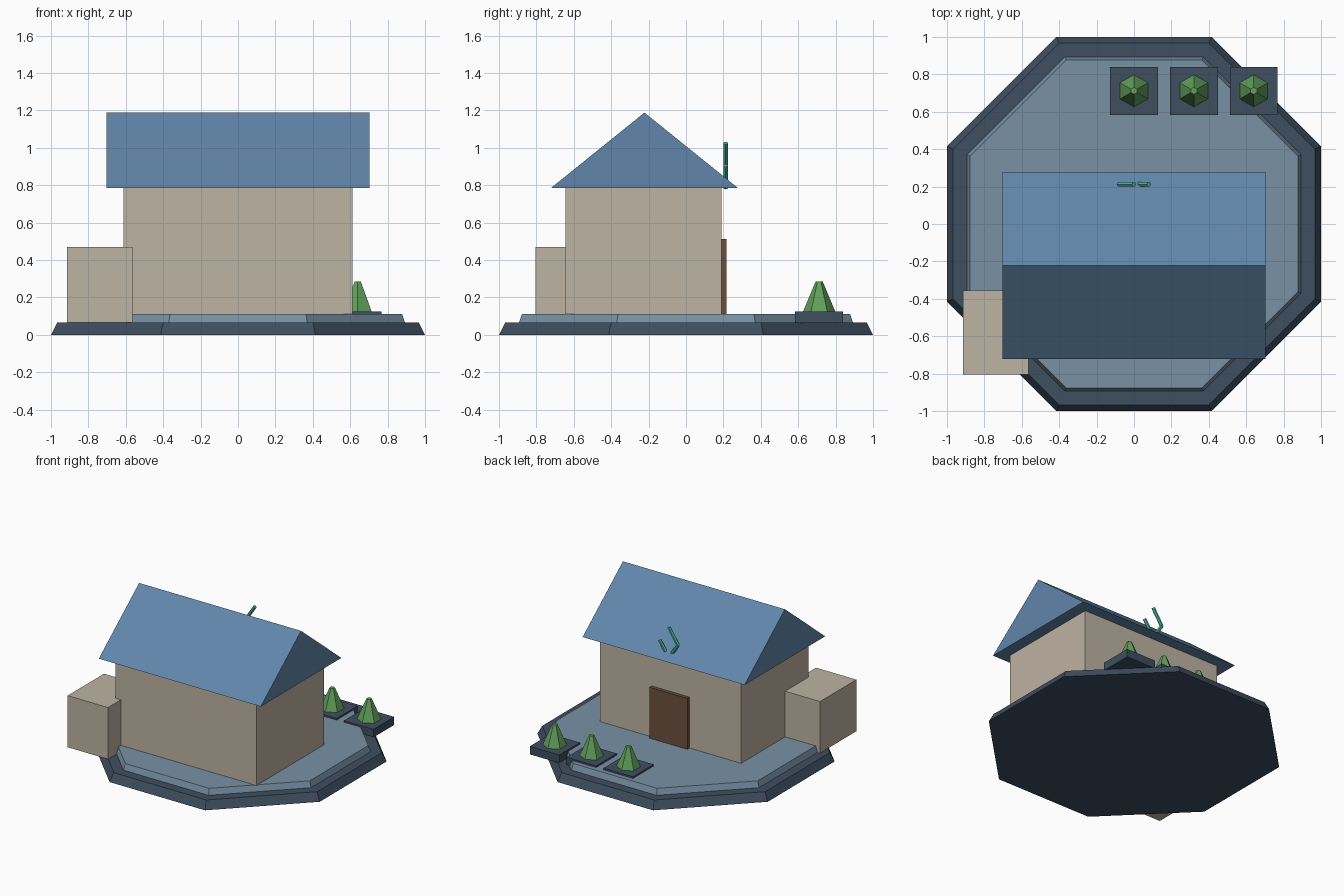
import bpy, bmesh, math
from mathutils import Vector

cube = bpy.data.objects.get("Cube")
if cube:
    bpy.data.objects.remove(cube, do_unlink=True)


def material(name, rgb):
    """Flat material from an sRGB colour, stored as linear."""
    col = [((c / 255 + 0.055) / 1.055) ** 2.4 for c in rgb] + [1]
    m = bpy.data.materials.new(name)
    m.use_nodes = True
    m.diffuse_color = col
    bsdf = next(n for n in m.node_tree.nodes if n.type == 'BSDF_PRINCIPLED')
    bsdf.inputs["Base Color"].default_value = col
    return m


slate = material("dark slate", (62, 78, 95))
paving = material("blue grey paving", (120, 145, 165))
plaster = material("warm plaster", (190, 179, 162))
roof_blue = material("roof blue", (97, 134, 170))
wood = material("brown wood", (108, 80, 62))
leaf = material("leaf green", (98, 160, 92))
teal = material("teal", (78, 180, 160))


def finish(name, bm, mat):
    bmesh.ops.recalc_face_normals(bm, faces=bm.faces)
    mesh = bpy.data.meshes.new(name)
    bm.to_mesh(mesh)
    bm.free()
    mesh.materials.append(mat)
    ob = bpy.data.objects.new(name, mesh)
    bpy.context.collection.objects.link(ob)
    return ob


def box(name, lo, hi, mat):
    bm = bmesh.new()
    bmesh.ops.create_cube(bm, size=1)
    lo, hi = Vector(lo), Vector(hi)
    for v in bm.verts:
        v.co = (lo + hi) / 2 + v.co * (hi - lo)
    return finish(name, bm, mat)


def frustum(name, sides, r1, r2, z1, z2, mat, x=0, y=0, turn=0.0):
    """Tapered prism; radii are measured to the corners."""
    bm = bmesh.new()
    rings = []
    for r, z in ((r1, z1), (r2, z2)):
        angles = [turn + math.tau * i / sides for i in range(sides)]
        rings.append([bm.verts.new((x + r * math.cos(a), y + r * math.sin(a), z))
                      for a in angles])
    low, high = rings
    bm.faces.new(low)
    bm.faces.new(high)
    for i in range(sides):
        j = (i + 1) % sides
        bm.faces.new((low[i], low[j], high[j], high[i]))
    return finish(name, bm, mat)


def rod(name, a, b, radius, mat):
    a, b = Vector(a), Vector(b)
    bm = bmesh.new()
    bmesh.ops.create_cone(bm, cap_ends=True, segments=6, radius1=radius,
                          radius2=radius, depth=(b - a).length)
    turn = (b - a).to_track_quat('Z', 'Y').to_matrix()
    bmesh.ops.rotate(bm, verts=bm.verts, matrix=turn)
    bmesh.ops.translate(bm, verts=bm.verts, vec=(a + b) / 2)
    return finish(name, bm, mat)


# Stepped octagonal base
corner = 1 / math.cos(math.pi / 8)
eighth = math.pi / 8
frustum("lower_base", 8, corner, 0.967 * corner, 0, 0.065, slate, turn=eighth)
frustum("upper_base", 8, 0.893 * corner, 0.877 * corner, 0.065, 0.112, paving, turn=eighth)

# House body, annex and door
box("house_walls", (-0.612, -0.645, 0.11), (0.612, 0.19, 0.787), plaster)
box("annex", (-0.915, -0.805, 0.065), (-0.565, -0.355, 0.47), plaster)
box("back_door", (-0.163, 0.185, 0.112), (0.163, 0.217, 0.512), wood)

# Solid gable roof
bm = bmesh.new()
ends = [[bm.verts.new((x, y, z)) for y, z in ((-0.722, 0.785), (0.278, 0.785), (-0.222, 1.188))]
        for x in (-0.703, 0.703)]
for end in ends:
    bm.faces.new(end)
for i in range(3):
    j = (i + 1) % 3
    bm.faces.new((ends[0][i], ends[0][j], ends[1][j], ends[1][i]))
finish("roof", bm, roof_blue)

# Bent rods standing out of the back roof slope
top, bottom = (0, 0.212, 1.025), (0, 0.212, 0.785)
right, left = (-0.08, 0.212, 0.905), (0.08, 0.212, 0.905)
for i, (a, b) in enumerate(((top, right), (right, bottom), (bottom, left))):
    rod(f"roof_rod_{i + 1}", a, b, 0.013, teal)

# Row of planters with small conical shrubs
for i in range(3):
    x, y = 0.32 * i, 0.712
    box(f"planter_{i + 1}", (x - 0.128, y - 0.128, 0.062), (x + 0.128, y + 0.128, 0.125), slate)
    frustum(f"shrub_{i + 1}", 6, 0.086, 0.019, 0.125, 0.285, leaf, x, y, math.pi / 6)
